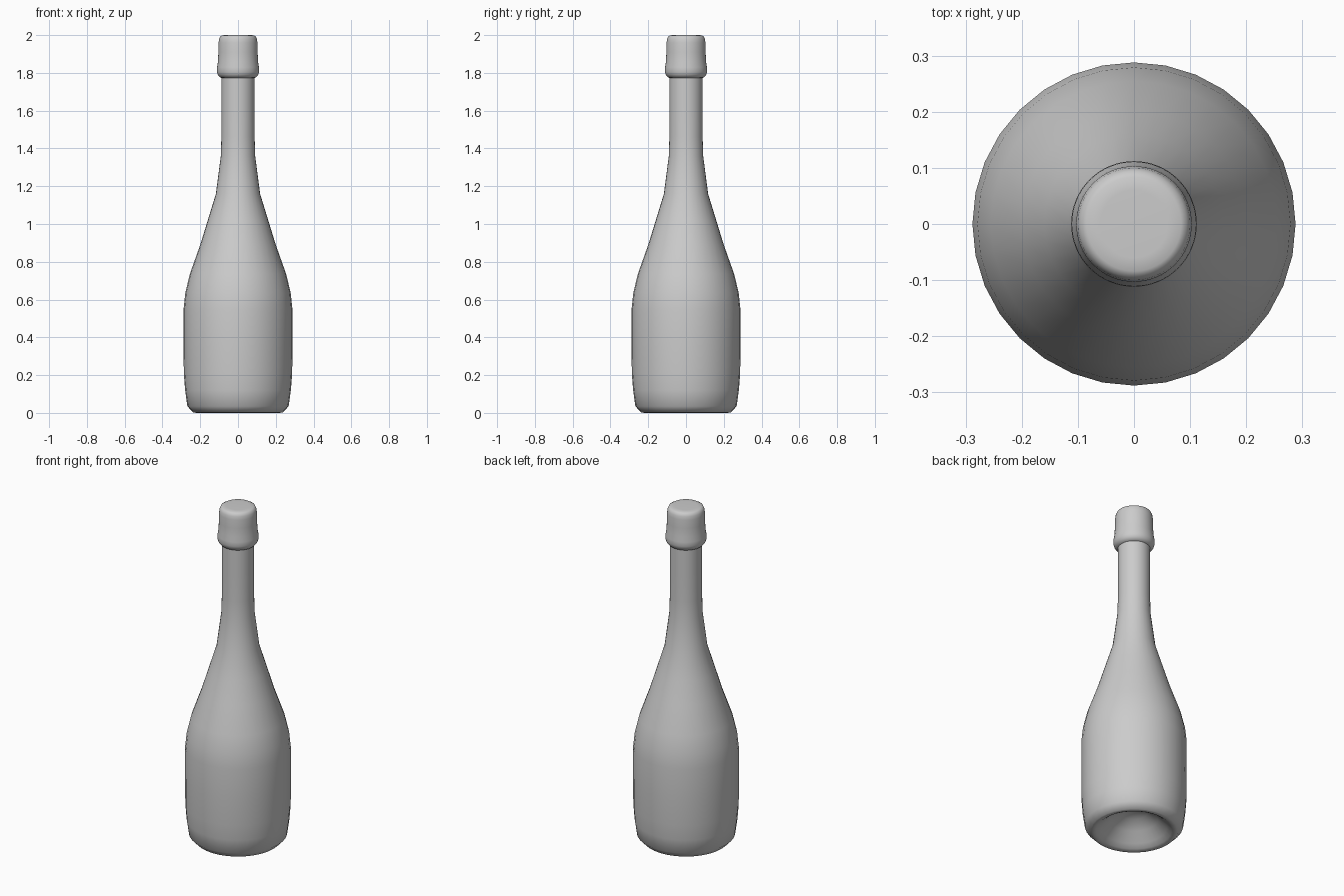
import bpy, bmesh, math

cube = bpy.data.objects.get("Cube")
if cube:
    bpy.data.objects.remove(cube, do_unlink=True)

grey = bpy.data.materials.new("plain grey")
grey.use_nodes = True
colour = (0.6, 0.6, 0.6, 1)
grey.diffuse_color = colour
grey.node_tree.nodes["Principled BSDF"].inputs["Base Color"].default_value = colour


def lathe(name, profile, sides):
    """Spin a (radius, height) profile about z and shade it smooth."""
    mesh = bpy.data.meshes.new(name)
    bm = bmesh.new()
    points = [bm.verts.new((r, 0, z)) for r, z in profile]
    edges = [bm.edges.new(pair) for pair in zip(points, points[1:])]
    bmesh.ops.spin(bm, geom=points + edges, axis=(0, 0, 1), cent=(0, 0, 0),
                   angle=math.tau, steps=sides, use_duplicate=False)
    bmesh.ops.remove_doubles(bm, verts=bm.verts[:], dist=0.0005)
    bmesh.ops.recalc_face_normals(bm, faces=bm.faces[:])
    for face in bm.faces:
        face.smooth = True
    bm.to_mesh(mesh)
    bm.free()
    mesh.materials.append(grey)
    obj = bpy.data.objects.new(name, mesh)
    bpy.context.collection.objects.link(obj)
    return obj


# Body: hollow underside, rounded heel, straight wall, shoulder and neck
lathe("bottle_body", [
    (0, 0.13), (0.07, 0.115), (0.13, 0.075), (0.18, 0.025), (0.205, 0.006),
    (0.22, 0), (0.237, 0.002), (0.268, 0.035), (0.28, 0.12), (0.287, 0.21),
    (0.288, 0.38), (0.288, 0.55), (0.279, 0.635), (0.255, 0.735),
    (0.2, 0.89), (0.16, 1.02), (0.117, 1.16), (0.091, 1.36), (0.088, 1.46),
    (0.088, 1.62), (0.088, 1.79),
], 32)

# Foil-covered top: flared lower lip and rounded crown
lathe("bottle_cap", [
    (0.08, 1.773), (0.095, 1.775), (0.107, 1.79), (0.112, 1.805),
    (0.111, 1.83), (0.106, 1.86), (0.104, 1.91), (0.103, 1.96),
    (0.1, 1.98), (0.094, 1.993), (0.084, 1.999), (0.06, 2), (0, 2),
], 64)
